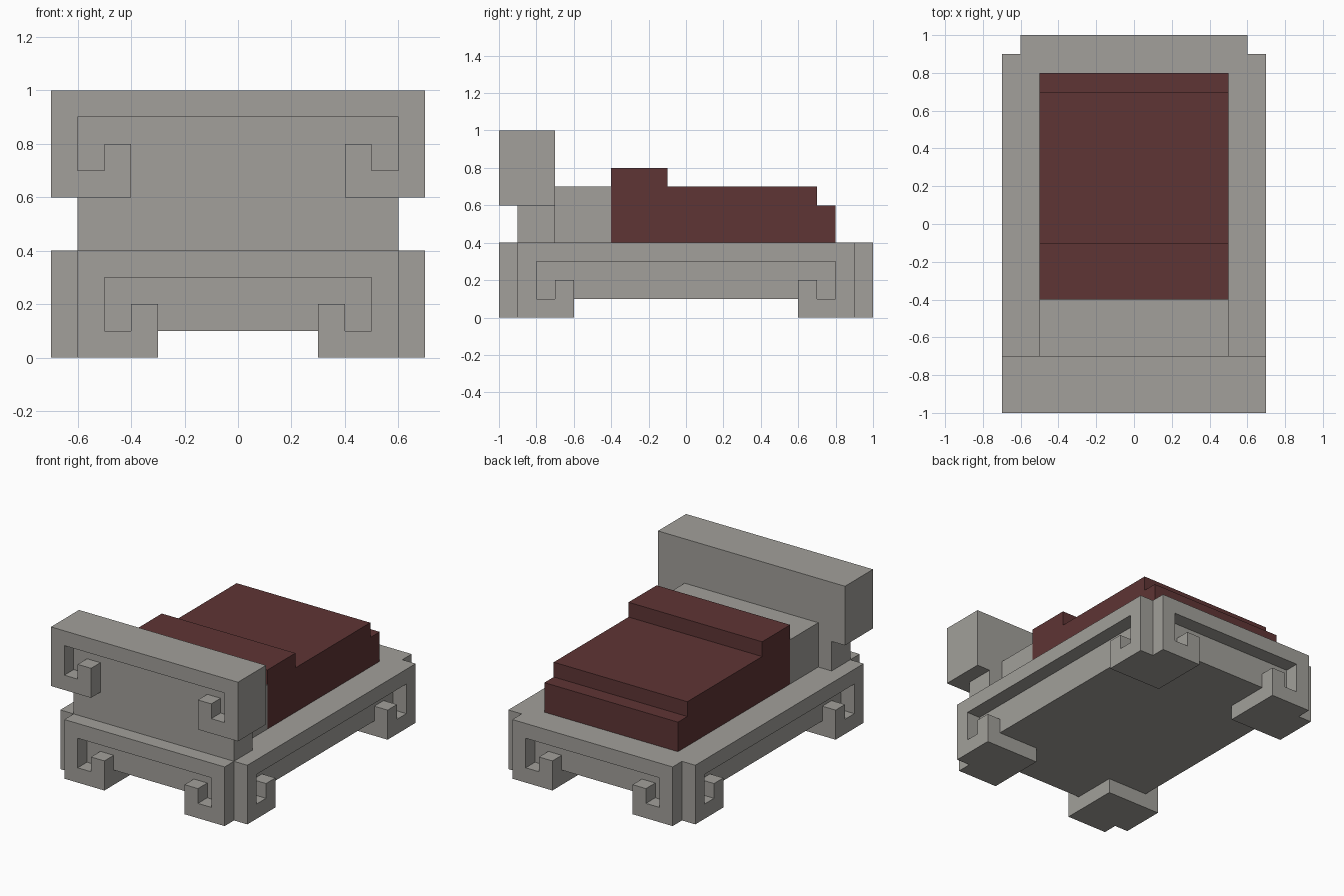
import bpy, bmesh, math
from mathutils import Matrix, Vector

if "Cube" in bpy.data.objects:
    bpy.data.objects.remove(bpy.data.objects["Cube"], do_unlink=True)


def material(name, color):
    mat = bpy.data.materials.new(name)
    mat.use_nodes = True
    mat.diffuse_color = color
    mat.node_tree.nodes["Principled BSDF"].inputs["Base Color"].default_value = color
    return mat


stone = material("warm grey", (0.36, 0.35, 0.325, 1))
cloth = material("dark red", (0.114, 0.035, 0.035, 1))


def prism(name, points, sweep, mat, matrix=Matrix()):
    """Extrude a flat outline along a vector."""
    bm = bmesh.new()
    face = bm.faces.new([bm.verts.new(p) for p in points])
    result = bmesh.ops.extrude_face_region(bm, geom=[face], use_keep_orig=True)
    moved = [v for v in result["geom"] if isinstance(v, bmesh.types.BMVert)]
    bmesh.ops.translate(bm, verts=moved, vec=Vector(sweep))
    bmesh.ops.recalc_face_normals(bm, faces=bm.faces)
    bm.transform(matrix)
    mesh = bpy.data.meshes.new(name)
    bm.to_mesh(mesh)
    bm.free()
    mesh.materials.append(mat)
    obj = bpy.data.objects.new(name, mesh)
    bpy.context.collection.objects.link(obj)
    return obj


def box(name, x, y, z, mat):
    outline = [(x[0], y[0], z[0]), (x[1], y[0], z[0]), (x[1], y[1], z[0]), (x[0], y[1], z[0])]
    return prism(name, outline, (0, 0, z[1] - z[0]), mat)


# Hooked frame: (inset from the end, height) for one half, then mirrored
HOOK = [(0, 0.4), (0, 0), (0.3, 0), (0.3, 0.2), (0.2, 0.2), (0.2, 0.1), (0.1, 0.1), (0.1, 0.3)]


def hooked_frame(name, half_width, distance, bottom, angle=0):
    right = [(half_width - d, -distance, bottom + h) for d, h in HOOK]
    left = [(-x, y, z) for x, y, z in reversed(right)]
    turn = Matrix.Rotation(math.radians(angle), 4, "Z")
    return prism(name, right + left, (0, 0.1, 0), stone, turn)


# Base with a carved frame on each side
box("base_core", (-0.6, 0.6), (-0.9, 0.9), (0.1, 0.4), stone)
hooked_frame("front_frame", 0.6, 1.0, 0)
hooked_frame("back_frame", 0.6, 1.0, 0, 180)
hooked_frame("left_frame", 0.9, 0.7, 0, 90)
hooked_frame("right_frame", 0.9, 0.7, 0, -90)

# Feet
for side, sx in (("left", 1), ("right", -1)):
    for end, sy in (("front", -1), ("back", 1)):
        box(f"{end}_{side}_foot", sorted((sx * 0.3, sx * 0.6)),
            sorted((sy * 0.6, sy * 0.9)), (0, 0.1), stone)

# Headboard on its narrower support
box("headboard_support", (-0.6, 0.6), (-0.9, -0.7), (0.4, 0.6), stone)
box("headboard", (-0.7, 0.7), (-0.9, -0.7), (0.6, 1.0), stone)
hooked_frame("headboard_frame", 0.7, 1.0, 0.6)

# Pillow block and stepped blanket
box("pillow", (-0.5, 0.5), (-0.7, -0.4), (0.4, 0.7), stone)
steps = [(-0.4, 0.4), (-0.4, 0.8), (-0.1, 0.8), (-0.1, 0.7),
         (0.7, 0.7), (0.7, 0.6), (0.8, 0.6), (0.8, 0.4)]
prism("blanket", [(-0.5, y, z) for y, z in steps], (1, 0, 0), cloth)
